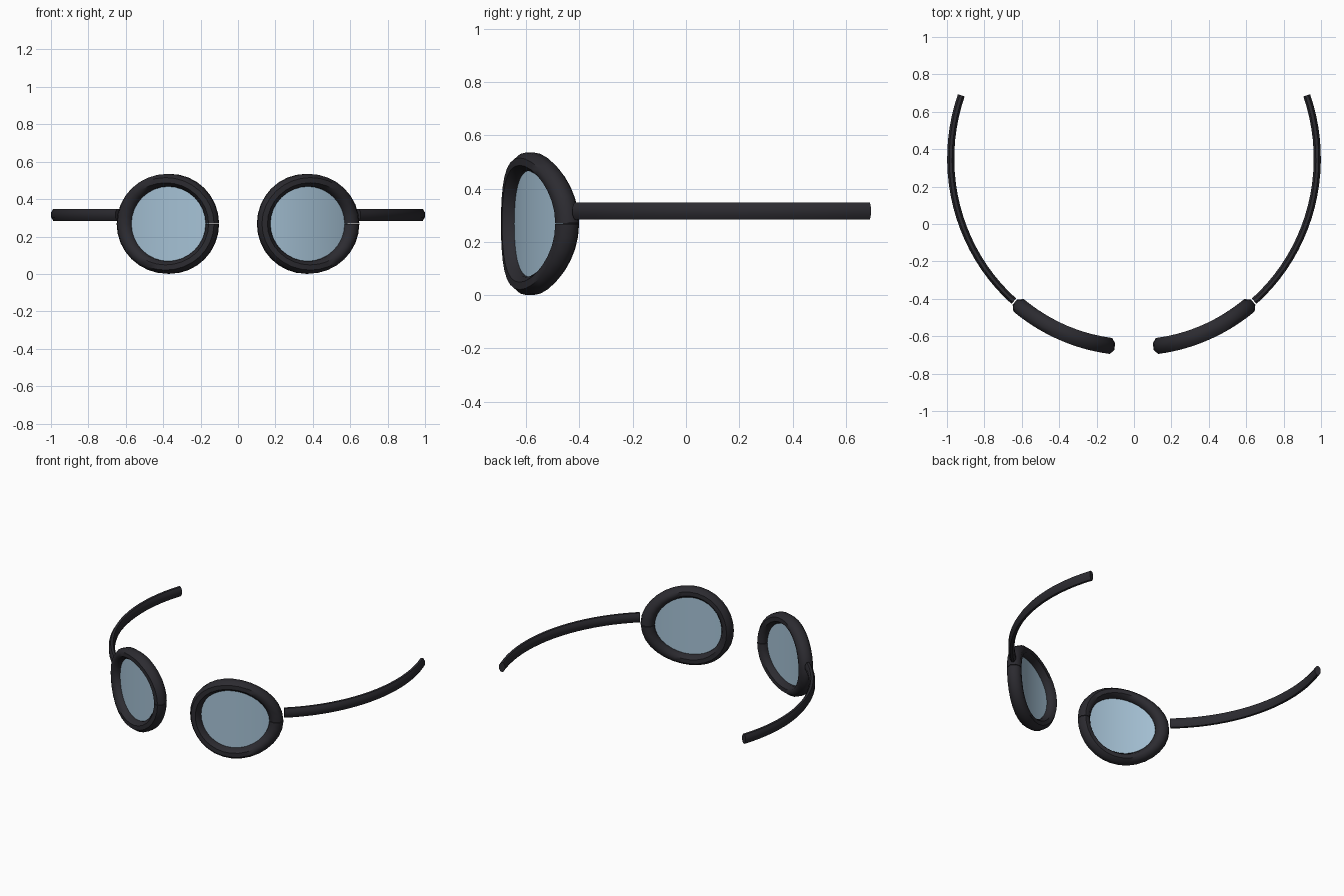
import bpy, bmesh
from math import sin, cos, asin, sqrt, pi

cube = bpy.data.objects.get("Cube")
if cube:
    bpy.data.objects.remove(cube, do_unlink=True)

# The whole pair of glasses follows one ellipse seen from above
A, B, CY = 0.98, 1.01, 0.35
RIM_X, RIM_Z, RIM_R = 0.370, 0.268, 0.2335


def material(name, rgb, rough):
    m = bpy.data.materials.new(name)
    m.use_nodes = True
    m.diffuse_color = (*rgb, 1)
    bsdf = m.node_tree.nodes["Principled BSDF"]
    bsdf.inputs["Base Color"].default_value = (*rgb, 1)
    bsdf.inputs["Roughness"].default_value = rough
    return m


frame_mat = material("charcoal_frame", (0.025, 0.024, 0.030), 0.5)
lens_mat = material("pale_blue_lens", (0.38, 0.54, 0.67), 0.5)


def on_ellipse(phi, z, out):
    """Point at angle phi from the front, pushed outwards by out."""
    nx, ny = sin(phi) / A, -cos(phi) / B
    n = sqrt(nx * nx + ny * ny)
    return (A * sin(phi) + out * nx / n, CY - B * cos(phi) + out * ny / n, z)


def bend(x, z, out=0.0):
    return on_ellipse(asin(x / A), z, out)


def octagon(w, h):
    """Flat-sided octagon with half sizes w and h."""
    s = 1 / cos(pi / 8)
    return [(w * s * cos((k + 0.5) * pi / 4), h * s * sin((k + 0.5) * pi / 4))
            for k in range(8)]


def make_object(name, rings, mat, cap=False, closed_section=True):
    """Skin a row of cross-sections."""
    bm = bmesh.new()
    rows = [[bm.verts.new(p) for p in ring] for ring in rings]
    n = len(rows[0])
    for r0, r1 in zip(rows, rows[1:]):
        for k in range(n if closed_section else n - 1):
            j = (k + 1) % n
            bm.faces.new((r0[k], r0[j], r1[j], r1[k]))
    if cap:
        bm.faces.new(rows[0])
        bm.faces.new(rows[-1])
    bmesh.ops.remove_doubles(bm, verts=bm.verts, dist=1e-6)
    bmesh.ops.recalc_face_normals(bm, faces=bm.faces)
    mesh = bpy.data.meshes.new(name)
    bm.to_mesh(mesh)
    bm.free()
    mesh.materials.append(mat)
    ob = bpy.data.objects.new(name, mesh)
    bpy.context.collection.objects.link(ob)
    bpy.ops.object.select_all(action="DESELECT")
    ob.select_set(True)
    bpy.context.view_layer.objects.active = ob
    bpy.ops.object.shade_smooth_by_angle(angle=pi / 3.5)
    return ob


for side, label in ((1, "left"), (-1, "right")):
    cx = side * RIM_X

    # Round rim, with a hairline split on its +x side
    gap, steps = 0.007, 32
    rings = []
    for i in range(steps + 1):
        t = gap + (2 * pi - 2 * gap) * i / steps
        rings.append([bend(cx + (RIM_R + u) * cos(t), RIM_Z + (RIM_R + u) * sin(t), v)
                      for u, v in octagon(0.0335, 0.043)])
    make_object(label + "_rim", rings, frame_mat, cap=True)

    # Curved lens built from upright strips
    strips, rows, lens_r = 24, 4, 0.215
    columns = []
    for i in range(strips + 1):
        t = pi * i / strips
        x, half = cx - lens_r * cos(t), lens_r * sin(t)
        columns.append([bend(x, RIM_Z + half * (2 * k / rows - 1))
                        for k in range(rows + 1)])
    lens = make_object(label + "_lens", columns, lens_mat, closed_section=False)
    # Turn the open lens to face forwards
    if sum(p.normal.y for p in lens.data.polygons) > 0:
        lens.data.flip_normals()

    # Temple arm sweeping back around the head
    start, end, steps = 0.715, 1.912, 20
    rings = []
    for i in range(steps + 1):
        phi = side * (start + (end - start) * i / steps)
        rings.append([on_ellipse(phi, 0.316 + h, w) for w, h in octagon(0.019, 0.032)])
    make_object(label + "_temple", rings, frame_mat, cap=True)
